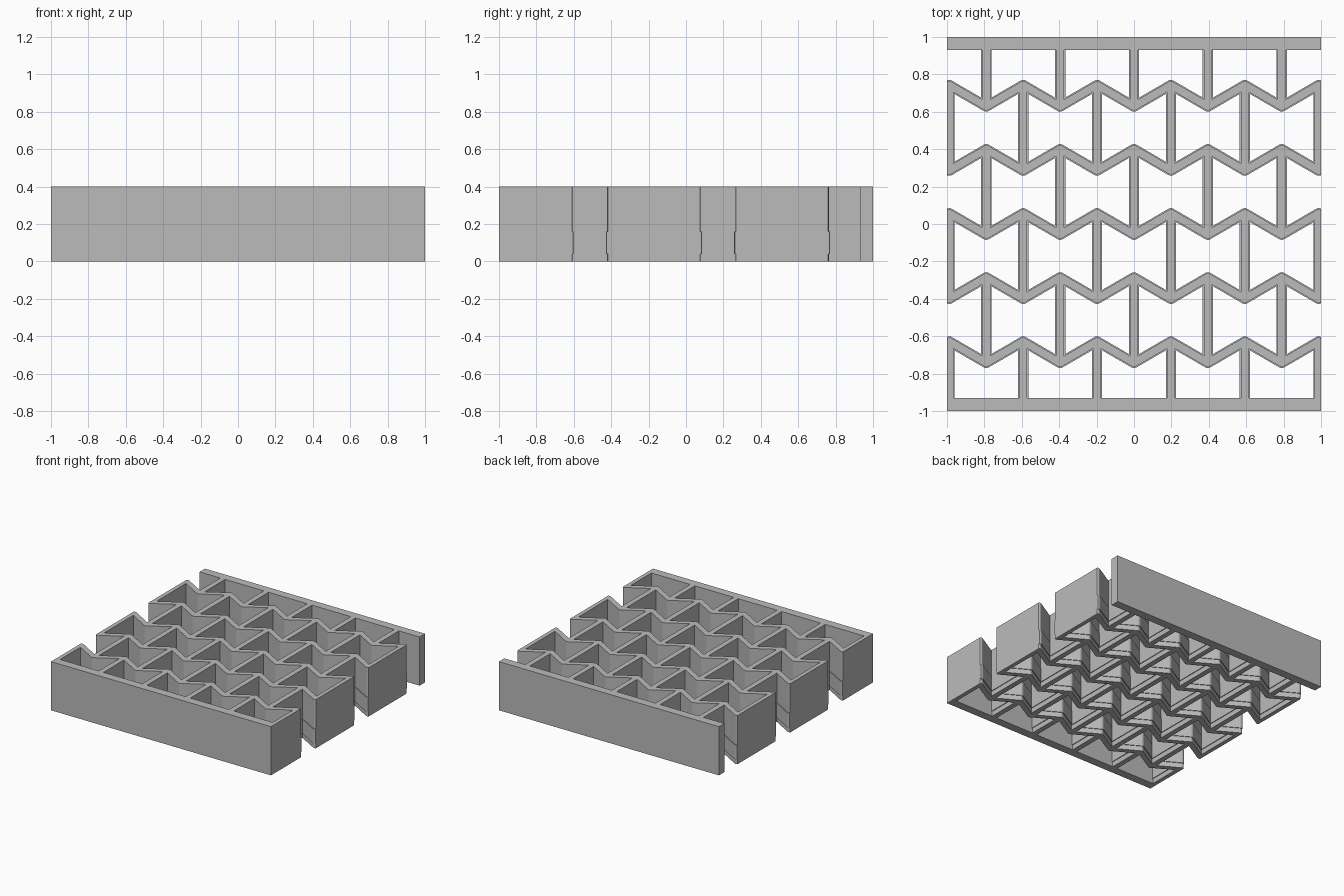
import bpy, bmesh, math

if "Cube" in bpy.data.objects:
    bpy.data.objects.remove(bpy.data.objects["Cube"])

P = 0.1975           # half the cell pitch in x
ROW = 0.3427         # spacing of the zigzag rows
A = 0.1145           # zigzag height along its centre line
ANG = math.atan2(A, P)
BAR = 0.93           # inner edge of the end bars
HEIGHT = 0.4
THIN, THICK = 0.0215, 0.0275   # half wall thickness
# wall profile: thin foot, thicker band, thin upper wall
LEVELS = [(-0.02, THIN), (0.04, THIN), (0.04, THICK),
          (0.16, THICK), (0.16, THIN), (HEIGHT + 0.02, THIN)]


def edge(cx, row_y, h, side):
    """Left-to-right cell edge; side +1 is the upper edge, -1 the lower."""
    w = P - h
    if row_y is None:                       # straight edge along an end bar
        return [(cx - w, side * BAR), (cx + w, side * BAR)]
    tip = -A / 2                            # notch pointing into the cell
    corner = tip + A * w / P - h / math.cos(ANG)
    pts = [(-w, corner)]
    for i in range(7):                      # rounded notch tip
        a = -math.pi / 2 - ANG + 2 * ANG * i / 6
        pts.append((h * math.cos(a), tip + h * math.sin(a)))
    pts.append((w, corner))
    return [(cx + x, row_y + side * y) for x, y in pts]


def add_cell(bm, cx, low, high):
    rings = []
    for z, h in LEVELS:
        loop = edge(cx, low, h, -1) + edge(cx, high, h, 1)[::-1]
        rings.append([bm.verts.new((x, y, z)) for x, y in loop])
    n = len(rings[0])
    for r0, r1 in zip(rings, rings[1:]):
        for i in range(n):
            j = (i + 1) % n
            bm.faces.new((r0[i], r0[j], r1[j], r1[i]))
    bm.faces.new(rings[0][::-1])
    bm.faces.new(rings[-1])


def make_object(name, bm):
    bmesh.ops.recalc_face_normals(bm, faces=bm.faces)
    me = bpy.data.meshes.new(name)
    bm.to_mesh(me)
    bm.free()
    ob = bpy.data.objects.new(name, me)
    bpy.context.collection.objects.link(ob)
    return ob


# solid panel
bm = bmesh.new()
bmesh.ops.create_cube(bm, size=1)
for v in bm.verts:
    v.co = (v.co.x * 2, v.co.y * 2, (v.co.z + 0.5) * HEIGHT)
panel = make_object("lattice_panel", bm)

# bow-tie cells, alternate rows shifted by half a pitch
bm = bmesh.new()
rows = [None] + [ROW * k for k in range(-2, 3)] + [None]
for r in range(6):
    ks = range(-4, 5, 2) if r % 2 == 0 else range(-5, 6, 2)
    for k in ks:
        add_cell(bm, k * P, rows[r], rows[r + 1])
cutter = make_object("cell_cutter", bm)
cutter.hide_render = True

# cut the cells out of the panel
mod = panel.modifiers.new("cells", 'BOOLEAN')
mod.operation = 'DIFFERENCE'
mod.solver = 'EXACT'
mod.object = cutter
bpy.context.view_layer.objects.active = panel
panel.select_set(True)
bpy.ops.object.modifier_apply(modifier=mod.name)
bpy.data.objects.remove(cutter)

# single grey finish
mat = bpy.data.materials.new("plain grey")
mat.diffuse_color = (0.5, 0.5, 0.5, 1)
mat.use_nodes = True
mat.node_tree.nodes["Principled BSDF"].inputs["Base Color"].default_value = mat.diffuse_color
panel.data.materials.clear()
panel.data.materials.append(mat)
for p in panel.data.polygons:
    p.material_index = 0
